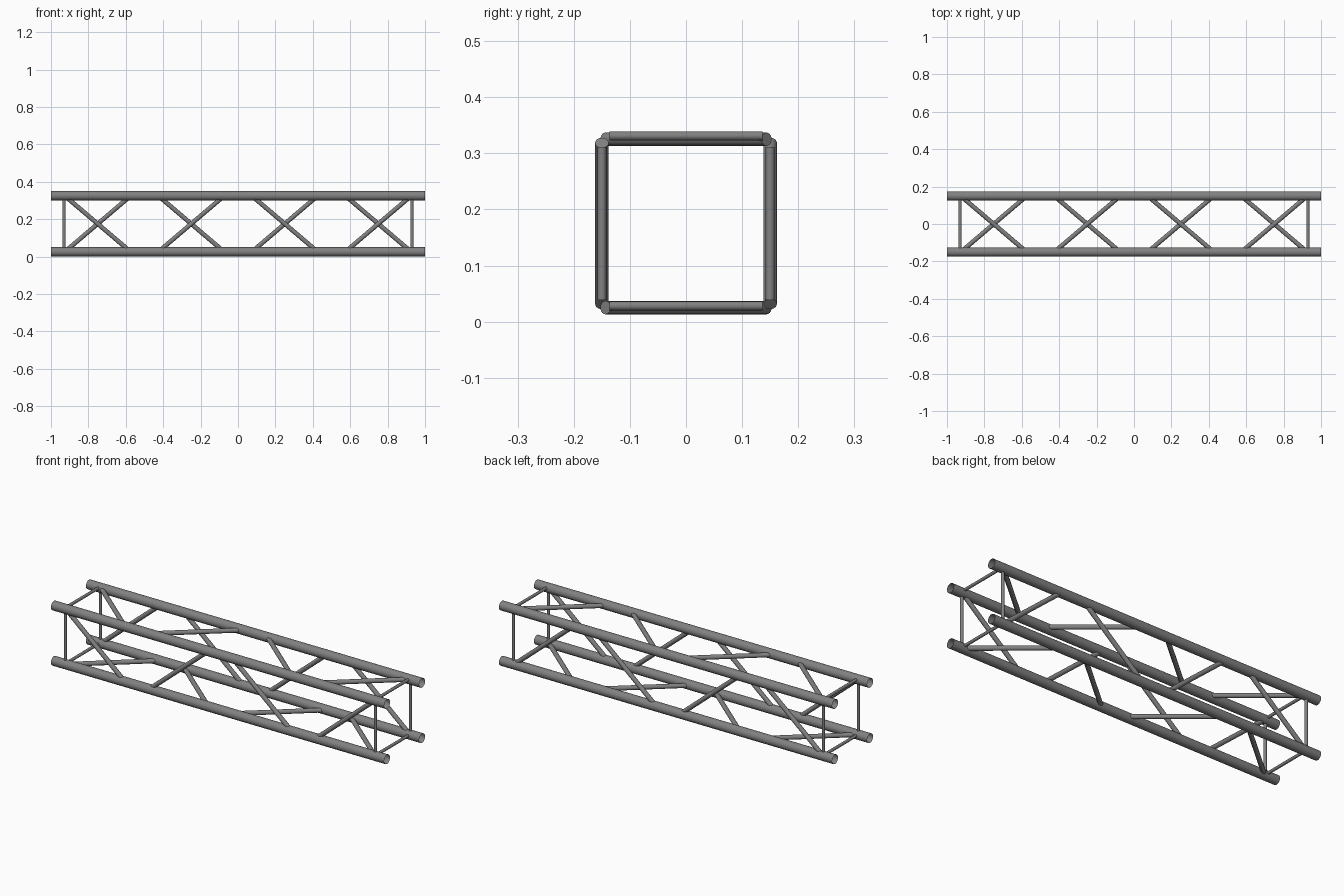
import bpy
from mathutils import Vector

old = bpy.data.objects.get("Cube")
if old:
    bpy.data.objects.remove(old)

metal = bpy.data.materials.new("brushed grey metal")
metal.use_nodes = True
grey = (0.22, 0.22, 0.22, 1)
metal.diffuse_color = grey
metal.node_tree.nodes["Principled BSDF"].inputs["Base Color"].default_value = grey

HALF = 0.15      # half the spacing between chords
MID = 0.175      # height of the truss axis
CHORD_R = 0.025


def tube(name, a, b, radius, sides, fill):
    """Round tube from point a to point b."""
    a, b = Vector(a), Vector(b)
    bpy.ops.mesh.primitive_cylinder_add(
        vertices=sides, radius=radius, depth=(b - a).length,
        end_fill_type=fill, location=(a + b) / 2)
    ob = bpy.context.object
    ob.rotation_euler = (b - a).to_track_quat('Z', 'Y').to_euler()
    ob.name = name
    ob.data.materials.append(metal)
    bpy.ops.object.shade_smooth_by_angle()
    return ob


# Corners in order around the section, so each side runs from one to the next
corners = [("front_top", -1, 1), ("front_bottom", -1, -1),
           ("back_bottom", 1, -1), ("back_top", 1, 1)]
sides = ["front", "bottom", "back", "top"]

for i, side in enumerate(sides):
    corner, y0, z0 = corners[i]
    _, y1, z1 = corners[(i + 1) % 4]

    # Open-ended main chord
    cy, cz = y0 * HALF, MID + z0 * HALF
    tube(corner + "_chord", (-1, cy, cz), (1, cy, cz), CHORD_R, 32, 'NOTHING')

    def on_side(x, t, reach, lift=0.0):
        """Point on this side, t from -1 (first corner) to 1 (second)."""
        mid_y, mid_z = (y0 + y1) / 2, (z0 + z1) / 2
        dir_y, dir_z = (y1 - y0) / 2, (z1 - z0) / 2
        return (x, mid_y * HALF + dir_y * t * reach,
                MID + mid_z * HALF + dir_z * t * reach + lift)

    # Zigzag diagonals
    for k in range(4):
        x = -0.75 + 0.5 * k
        t = -1 if k % 2 == 0 else 1
        tube(f"{side}_diagonal_{k + 1}", on_side(x - 0.169, t, 0.1435),
             on_side(x + 0.169, -t, 0.1435), 0.012, 20, 'NGON')

    # Thin end bars
    lift = {"top": 0.006, "bottom": 0.003}.get(side, 0.0)
    for end, x in (("right", -0.93), ("left", 0.93)):
        tube(f"{side}_{end}_end_bar", on_side(x, -1, 0.136, lift),
             on_side(x, 1, 0.136, lift), 0.008, 16, 'NGON')
